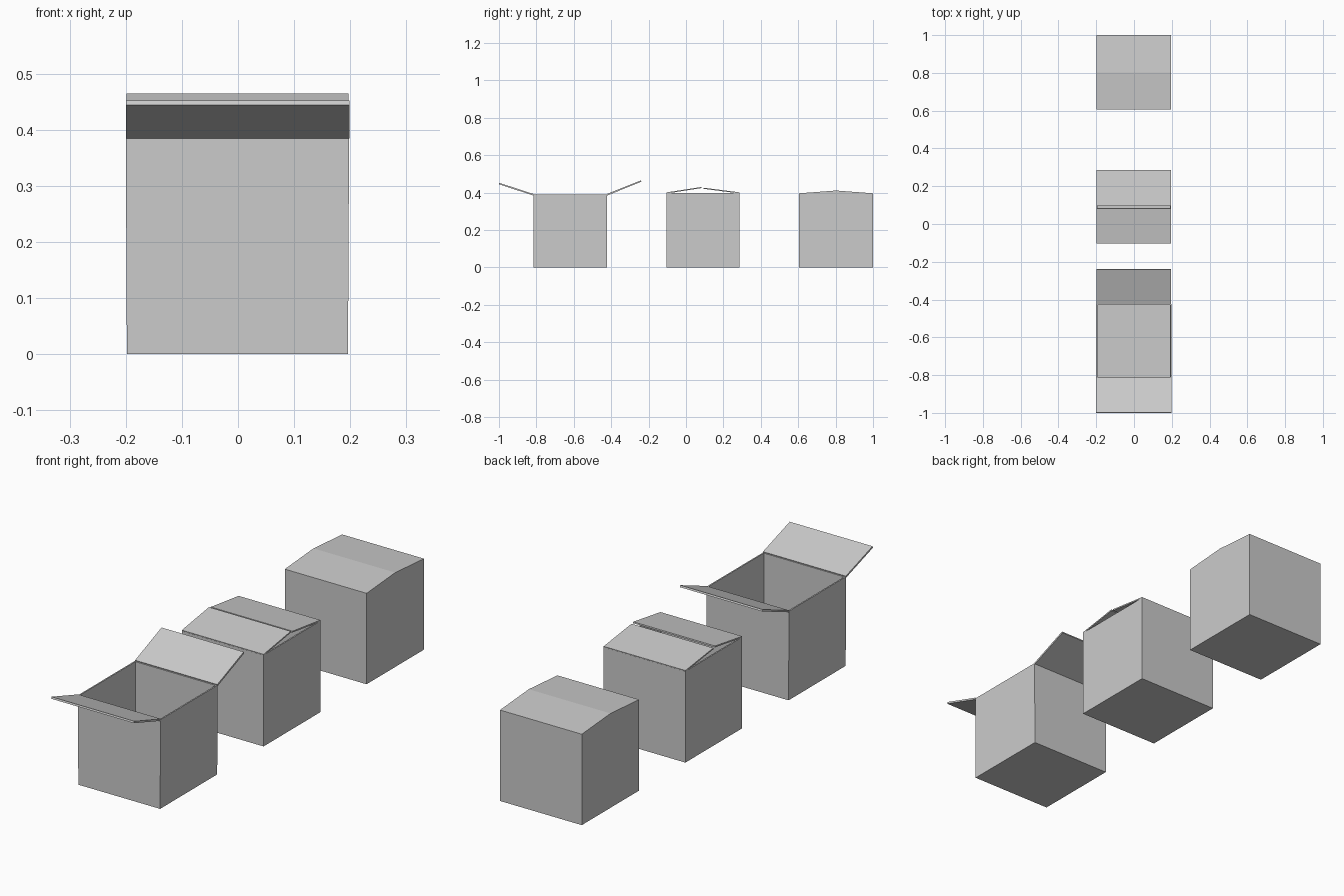
import bpy, bmesh
from mathutils import Vector

if "Cube" in bpy.data.objects:
    bpy.data.objects.remove(bpy.data.objects["Cube"])

X0, X1 = -0.198, 0.196
WALL = 0.006


def add_object(name, bm):
    bmesh.ops.recalc_face_normals(bm, faces=bm.faces[:])
    mesh = bpy.data.meshes.new(name)
    bm.to_mesh(mesh)
    bm.free()
    obj = bpy.data.objects.new(name, mesh)
    bpy.context.collection.objects.link(obj)
    return obj


def prism(name, profile, x0=X0, x1=X1):
    """Extrude a (y, z) profile along x."""
    bm = bmesh.new()
    face = bm.faces.new([bm.verts.new((x0, y, z)) for y, z in profile])
    ext = bmesh.ops.extrude_face_region(bm, geom=[face])
    verts = [v for v in ext["geom"] if isinstance(v, bmesh.types.BMVert)]
    bmesh.ops.translate(bm, verts=verts, vec=(x1 - x0, 0, 0))
    return add_object(name, bm)


def open_body(name, y0, y1, height, flare=0.0):
    """Thin-walled carton without a top, optionally flared sideways."""
    bm = bmesh.new()
    bmesh.ops.create_cube(bm, size=1)
    for v in bm.verts:
        top = v.co.z > 0
        grow = flare if top else 0
        v.co = Vector((X1 + grow if v.co.x > 0 else X0 - grow,
                       y1 if v.co.y > 0 else y0,
                       height if top else 0))
    bmesh.ops.recalc_face_normals(bm, faces=bm.faces[:])
    lid = [f for f in bm.faces if f.normal.z > 0.9]
    bmesh.ops.delete(bm, geom=lid, context="FACES")
    # offset the walls inward; keep outward normals explicit
    centre = Vector(((X0 + X1) / 2, (y0 + y1) / 2, height / 2))
    mesh = bpy.data.meshes.new(name)
    for f in bm.faces:
        f.normal_update()
        if f.normal.dot(f.calc_center_median() - centre) < 0:
            f.normal_flip()
    bm.to_mesh(mesh)
    bm.free()
    obj = bpy.data.objects.new(name, mesh)
    bpy.context.collection.objects.link(obj)
    mod = obj.modifiers.new("walls", "SOLIDIFY")
    mod.thickness = WALL
    mod.offset = -1
    mod.use_even_offset = True
    return obj


def flap(name, hinge, tip, thick=WALL, x0=X0, x1=X1):
    """Thin plate; hinge and tip lie on its upper surface."""
    (ya, za), (yb, zb) = hinge, tip
    d = Vector((yb - ya, zb - za)).normalized()
    n = Vector((-d.y, d.x)) * thick
    if n.y > 0:
        n = -n
    prism(name, [(ya, za), (yb, zb), (yb + n.x, zb + n.y), (ya + n.x, za + n.y)], x0, x1)


# Open carton with both flaps folded outward
open_body("open_box_body", -0.816, -0.423, 0.389, flare=0.002)
flap("open_box_front_flap", (-0.814, 0.392), (-0.998, 0.452), 0.008, -0.2, 0.199)
flap("open_box_back_flap", (-0.424, 0.392), (-0.242, 0.465), 0.008, -0.199, 0.197)

# Half-closed carton with flaps resting slightly ajar
open_body("ajar_box_body", -0.104, 0.287, 0.397)
flap("ajar_box_front_flap", (-0.104, 0.401), (0.083, 0.430))
flap("ajar_box_back_flap", (0.287, 0.401), (0.095, 0.426))

# Closed carton with a shallow ridged top
prism("closed_box", [(0.605, 0), (1.0, 0), (1.0, 0.396), (0.802, 0.411), (0.605, 0.396)])
